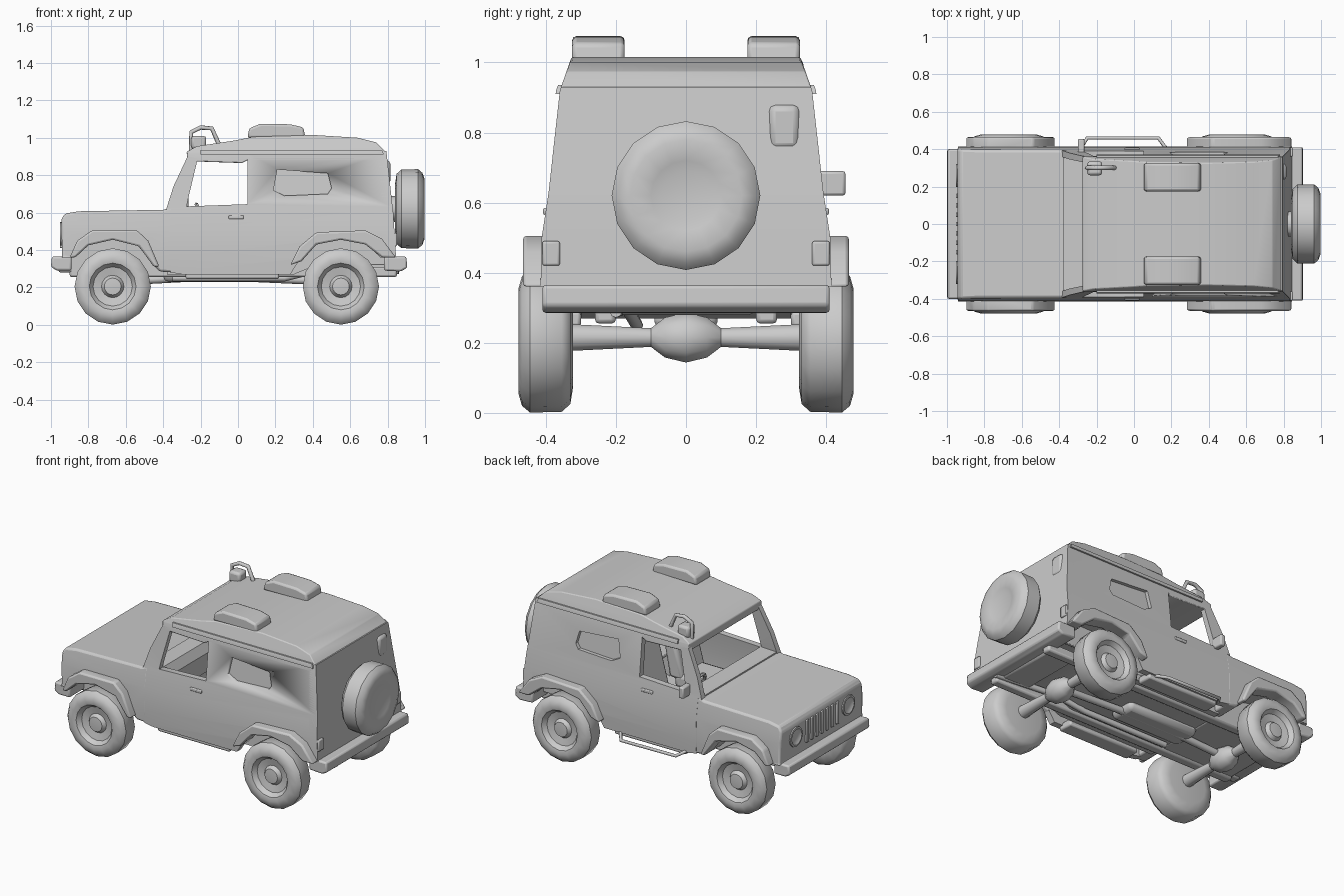
import bpy, bmesh, math
from mathutils import Vector, Matrix

if "Cube" in bpy.data.objects:
    bpy.data.objects.remove(bpy.data.objects["Cube"])

# half width of the body at each height
WIDTH = [(0, .40), (.36, .415), (.5, .412), (.63, .392), (.92, .360), (1.02, .325), (1.2, .30)]


def half_width(z):
    for (z0, w0), (z1, w1) in zip(WIDTH, WIDTH[1:]):
        if z <= z1:
            return w0 + (w1 - w0) * (z - z0) / (z1 - z0)
    return WIDTH[-1][1]


def finish(name, bm, angle=35):
    bmesh.ops.recalc_face_normals(bm, faces=bm.faces)
    me = bpy.data.meshes.new(name)
    bm.to_mesh(me)
    bm.free()
    ob = bpy.data.objects.new(name, me)
    bpy.context.collection.objects.link(ob)
    bpy.ops.object.select_all(action='DESELECT')
    ob.select_set(True)
    bpy.context.view_layer.objects.active = ob
    bpy.ops.object.shade_smooth_by_angle(angle=math.radians(angle))
    return ob


def prism(name, pts, y0, y1, follow=True, bevel=0):
    """Side profile (x, z) extruded in y; follow = y is a fraction of the body half width."""
    bm = bmesh.new()
    face = bm.faces.new([bm.verts.new((x, y0, z)) for x, z in pts])
    for v in bmesh.ops.extrude_face_region(bm, geom=[face])['geom']:
        if isinstance(v, bmesh.types.BMVert):
            v.co.y = y1
    bmesh.ops.recalc_face_normals(bm, faces=bm.faces)
    if not any(f.normal.dot(face.normal) < -.99 for f in bm.faces if f is not face):
        bm.faces.new([v for v in face.verts])
    if follow:
        for z, _ in WIDTH[1:-2]:
            bmesh.ops.bisect_plane(bm, geom=bm.verts[:] + bm.edges[:] + bm.faces[:],
                                   plane_co=(0, 0, z), plane_no=(0, 0, 1))
        for v in bm.verts:
            v.co.y *= half_width(v.co.z)
    ob = finish(name, bm)
    if bevel:
        m = ob.modifiers.new("bevel", 'BEVEL')
        m.width, m.segments, m.limit_method = bevel, 2, 'ANGLE'
    return ob


def box(name, x, y, z, bevel=.012):
    pts = [(x[0], z[0]), (x[1], z[0]), (x[1], z[1]), (x[0], z[1])]
    return prism(name, pts, y[0], y[1], False, bevel)


def lathe(name, profile, centre, axis, steps=16):
    """Spin (offset along axis, radius) points round an axis."""
    bm = bmesh.new()
    vs = [bm.verts.new((r, 0, o)) for o, r in profile]
    es = [bm.edges.new(p) for p in zip(vs, vs[1:])]
    bmesh.ops.spin(bm, geom=vs + es, cent=(0, 0, 0), axis=(0, 0, 1),
                   angle=2 * math.pi, steps=steps, use_merge=True)
    bmesh.ops.remove_doubles(bm, verts=bm.verts, dist=1e-4)
    rot = Vector((0, 0, 1)).rotation_difference(Vector(axis)).to_matrix().to_4x4()
    bm.transform(Matrix.Translation(centre) @ rot)
    return finish(name, bm, 40)


def tube(name, pts, r):
    cu = bpy.data.curves.new(name, 'CURVE')
    cu.dimensions, cu.bevel_depth, cu.bevel_resolution, cu.use_fill_caps = '3D', r, 2, True
    sp = cu.splines.new('POLY')
    sp.points.add(len(pts) - 1)
    for p, c in zip(sp.points, pts):
        p.co = (*c, 1)
    ob = bpy.data.objects.new(name, cu)
    bpy.context.collection.objects.link(ob)
    return ob


# wheels and spare
TYRE = [(-.078, 0), (-.078, .13), (-.07, .18), (-.045, .202), (.045, .204), (.068, .185),
        (.078, .15), (.072, .125), (.045, .105), (.035, .06), (.058, .045), (.062, 0)]
for x, end in ((-.67, "front"), (.55, "rear")):
    for s in (-1, 1):
        lathe(f"{end}_wheel", TYRE, (x, s * .4, .205), (0, s, 0))
    # axle and differential
    lathe(f"{end}_axle", [(-.33, 0), (-.33, .04), (-.1, .028), (-.06, .06), (0, .075),
                          (.06, .06), (.1, .028), (.33, .04), (.33, 0)], (x, 0, .215), (0, 1, 0), 10)
lathe("spare_wheel", [(o, r * 1.04) for o, r in TYRE[:6]] +
      [(.08, .16), (.07, .10), (.06, .07), (.066, 0)], (.918, 0, .62), (1, 0, 0))
lathe("spare_mount", [(-.06, 0), (-.06, .07), (.06, .07), (.06, 0)], (.83, 0, .62), (1, 0, 0), 10)

# bonnet and front wings with wheel arches
prism("front_body", [(-.94, .36), (-.885, .36), (-.8, .43), (-.67, .46), (-.54, .43), (-.46, .33),
                     (-.42, .285), (-.35, .28), (-.35, .63), (-.40, .615), (-.85, .607),
                     (-.925, .595), (-.945, .565)], -1, 1, bevel=.012)
box("engine_bay", (-.9, -.38), (-.26, .26), (.27, .5))

# cab sides, pillars and recessed quarter windows
for s in (-1, 1):
    side = prism("cab_side", [(-.36, .28), (-.3, .27), (.28, .27), (.33, .35), (.42, .44), (.55, .465),
                              (.68, .44), (.76, .36), (.84, .36), (.825, .6), (.79, .93), (.05, .93),
                              (.05, .645), (-.36, .63)], s * .9, s)
    cutter = prism("window_cutter", [(.19, .72), (.25, .69), (.48, .70), (.50, .73), (.48, .81), (.21, .83)],
                   s * .94, s * 1.1)
    cutter.hide_render = True
    cutter.hide_viewport = True
    m = side.modifiers.new("quarter_window", 'BOOLEAN')
    m.object, m.operation, m.solver = cutter, 'DIFFERENCE', 'EXACT'
    prism("windscreen_pillar", [(-.385, .615), (-.275, .63), (-.265, .68), (-.215, .89), (-.27, .90),
                                (-.345, .74)], s * .91, s * 1.0)
    prism("roof_gutter", [(-.2, .91), (.78, .91), (.77, .935), (-.2, .935)], s * .97, s * 1.03)
    box("door_handle", (-.05, .03), sorted((s * .38, s * .408)), (.565, .585), .005)
    box("sill", (-.28, .22), sorted((s * .3, s * .4)), (.245, .29), .01)
    # wheel arch flares and inner arch
    prism("front_flare", [(-.90, .36), (-.86, .45), (-.78, .505), (-.54, .505), (-.48, .45), (-.42, .31),
                          (-.45, .31), (-.53, .42), (-.67, .455), (-.8, .425), (-.87, .36)],
          s * .37, s * .465, False, .01)
    prism("rear_flare", [(.28, .32), (.33, .42), (.42, .495), (.68, .505), (.77, .46), (.845, .36),
                         (.77, .36), (.68, .43), (.55, .455), (.42, .43), (.34, .34)],
          s * .37, s * .465, False, .01)
    box("rear_inner_arch", (.31, .82), sorted((s * .28, s * .3)), (.32, .48), .004)
    # frame rails and lights
    box("frame_rail", (-.9, .85), sorted((s * .2, s * .26)), (.255, .31))
    lathe("headlight", [(-.005, .062), (.008, .062), (.01, .05), (.0, .035), (.003, 0)],
          (-.943, s * .26, .485), (-1, 0, 0), 12)
    box("tail_light", (.81, .85), sorted((s * .36, s * .41)), (.42, .49), .006)
    # seats
    y = sorted((s * .06, s * .29))
    box("seat_cushion", (-.16, .13), y, (.38, .48), .03)
    prism("seat_back", [(.06, .44), (.16, .44), (.23, .8), (.16, .81)], y[0], y[1], False, .02)
    # roof bags
    prism("roof_bag", [(.05, 1.0), (.36, 1.0), (.35, 1.055), (.28, 1.072), (.12, 1.075), (.06, 1.05)],
          s * .175, s * .325, False, .012)
    box("bumper_mount", (-.96, -.85), sorted((s * .2, s * .26)), (.28, .36))

# hard top
prism("roof", [(-.27, .875), (-.275, .925), (-.22, .955), (-.02, .985), (.08, 1.005), (.4, 1.015), (.64, 1.0),
               (.74, .975), (.79, .925), (.76, .88), (.05, .88), (.02, .865)], -1, 1, bevel=.012)

# tailgate, floor and gearbox
prism("tailgate", [(.79, .36), (.845, .36), (.83, .6), (.793, .93), (.75, .93)], -1, 1)
prism("floor", [(-.38, .27), (.3, .27), (.42, .32), (.82, .34), (.82, .38), (.4, .36), (.28, .31), (-.38, .31)],
      -.30, .30, False)
box("rear_wheel_housing", (.3, .8), (-.38, .38), (.465, .485), .005)
box("gearbox", (-.4, .1), (-.09, .09), (.23, .3), .03)
tube("drive_shaft", [(-.67, 0, .23), (-.3, 0, .25), (.1, 0, .25), (.55, 0, .23)], .022)
tube("exhaust", [(-.35, -.14, .25), (.25, -.14, .25), (.45, -.17, .3), (.86, -.2, .29)], .018)
box("fuel_tank", (.62, .82), (-.2, .2), (.28, .37), .02)
prism("rear_bench", [(.38, .4), (.62, .4), (.7, .75), (.63, .76), (.57, .52), (.38, .52)], -.28, .28, False, .02)

# dashboard and steering wheel
prism("dashboard", [(-.37, .42), (-.27, .44), (-.24, .58), (-.27, .635), (-.38, .63)], -.93, .93)
bpy.ops.mesh.primitive_torus_add(major_radius=.075, minor_radius=.011, major_segments=18, minor_segments=6,
                                 location=(-.19, .17, .575), rotation=(0, math.radians(65), 0))
bpy.context.object.name = "steering_wheel"
tube("steering_column", [(-.27, .17, .55), (-.19, .17, .575)], .012)

# grille, bumpers and small fittings
for i in range(7):
    y = -.15 + i * .05
    box("grille_bar", (-.953, -.93), (y - .012, y + .012), (.41, .55), .004)
prism("front_bumper", [(-1, .31), (-.97, .29), (-.89, .29), (-.89, .365), (-.995, .365)], -.40, .40, False, .01)
prism("rear_bumper", [(.78, .29), (.87, .285), (.905, .305), (.9, .365), (.78, .365)], -.41, .41, False, .01)
box("rear_light_box", (.77, .815), (.235, .325), (.75, .88), .02)
box("side_mirror", (-.30, -.265), (.375, .455), (.62, .69), .008)
tube("side_step", [(-.30, .38, .28), (-.25, .46, .255), (.13, .46, .25), (.19, .38, .28)], .01)
tube("roof_lamp_hoop", [(-.25, .3, .93), (-.25, .3, 1.03), (-.2, .3, 1.055), (-.14, .3, 1.05),
                        (-.10, .3, .96)], .012)
box("roof_lamp", (-.25, -.17), (.26, .335), (.94, 1.01), .015)
